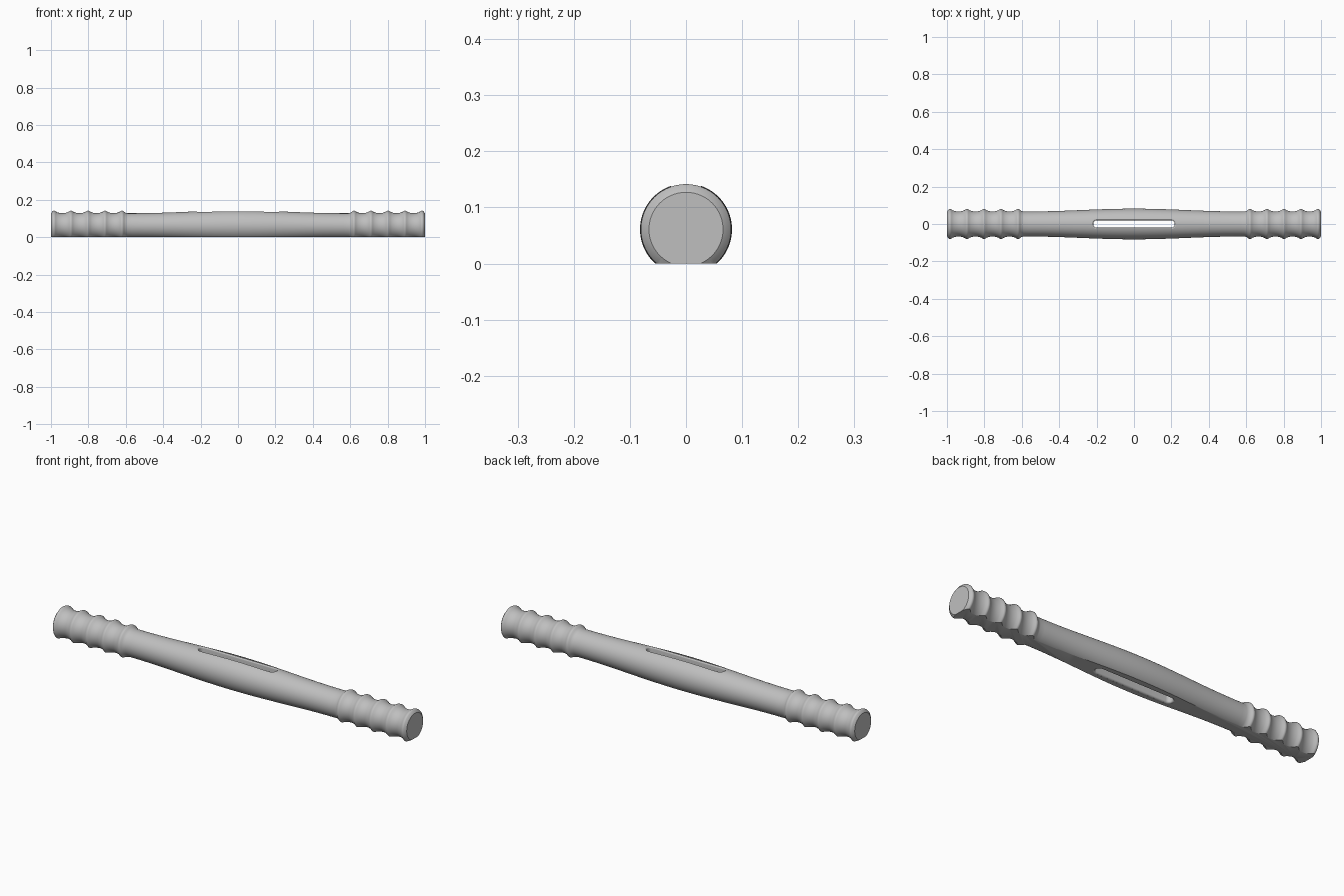
import bpy, bmesh, math

if "Cube" in bpy.data.objects:
    bpy.data.objects.remove(bpy.data.objects["Cube"])

AXIS_Z = 0.061      # height of the bar axis above the flat base
CORE = 0.067        # radius of the slim parts
PEAK = 0.081        # radius at ridges and at the middle swell
SEGMENTS = 96
RIDGES = [0.62 + 0.091 * i for i in range(5)]

grey = bpy.data.materials.new("satin grey")
grey.use_nodes = True
colour = (0.52, 0.52, 0.52, 1)
grey.diffuse_color = colour
grey.node_tree.nodes["Principled BSDF"].inputs["Base Color"].default_value = colour


def body_radius(x):
    """Slim bar that swells softly in the middle."""
    t = min(abs(x) / 0.56, 1)
    return CORE + (PEAK + 0.001 - CORE) * math.cos(t * math.pi / 2) ** 2


def half_profile():
    """(x, radius) points from the middle out to the end."""
    pts = [(0.59 * i / 24, body_radius(0.59 * i / 24)) for i in range(25)]
    pts += [(0.6, CORE + 0.002), (0.608, CORE + 0.007)]
    for n, c in enumerate(RIDGES):
        # rounded ridge crest
        for d in (-0.007, -0.003, 0.003, 0.007):
            pts.append((c + d, PEAK - 55 * d * d))
        # scooped valley up to the next ridge
        if n < len(RIDGES) - 1:
            for k in range(1, 12):
                u = k / 6 - 1
                pts.append((c + 0.0455 + u * 0.0365, CORE + 0.009 * u * u))
    pts.append((1.0, 0.066))
    return pts


def new_object(name, bm):
    bmesh.ops.recalc_face_normals(bm, faces=bm.faces[:])
    mesh = bpy.data.meshes.new(name)
    bm.to_mesh(mesh)
    bm.free()
    mesh.materials.append(grey)
    obj = bpy.data.objects.new(name, mesh)
    bpy.context.collection.objects.link(obj)
    return obj


def loft(rings):
    """Closed solid through equal rings of points."""
    bm = bmesh.new()
    loops = [[bm.verts.new(p) for p in ring] for ring in rings]
    for a, b in zip(loops, loops[1:]):
        for i in range(len(a)):
            j = (i + 1) % len(a)
            bm.faces.new((a[i], a[j], b[j], b[i]))
    bm.faces.new(loops[0])
    bm.faces.new(loops[-1])
    return bm


# Turned bar with a flat underside
half = half_profile()
profile = [(-x, r) for x, r in reversed(half[1:])] + half
angles = [2 * math.pi * i / SEGMENTS for i in range(SEGMENTS)]
bm = loft([[(x, r * math.cos(a), AXIS_Z + r * math.sin(a)) for a in angles]
           for x, r in profile])
cut = bmesh.ops.bisect_plane(bm, geom=bm.verts[:] + bm.edges[:] + bm.faces[:],
                             plane_co=(0, 0, 0), plane_no=(0, 0, -1),
                             clear_outer=True)
rim = [e for e in cut["geom_cut"] if isinstance(e, bmesh.types.BMEdge)]
bmesh.ops.contextual_create(bm, geom=rim)
bar = new_object("bar", bm)


def slot_outline(radius):
    """Long slot with round ends."""
    pts = []
    for side in (1, -1):
        for k in range(13):
            a = math.pi * (k / 12 - 0.5)
            pts.append((side * (0.198 + radius * math.cos(a)),
                        side * radius * math.sin(a)))
    return pts


def top_z(x, y):
    return AXIS_Z + math.sqrt(body_radius(x) ** 2 - y * y)


# Slot cutter whose mouths flare to follow the bar surface
ROUND = 0.009
steps = [math.radians(a) for a in (0, 20, 40, 60, 78)]
flare = [(0.02 + ROUND * (1 - math.cos(a)), ROUND * (1 - math.sin(a))) for a in steps]
rings = [[(x, y, -0.05) for x, y in slot_outline(flare[-1][0])]]
for radius, depth in reversed(flare):
    rings.append([(x, y, depth) for x, y in slot_outline(radius)])
for radius, depth in flare:
    rings.append([(x, y, top_z(x, y) - depth) for x, y in slot_outline(radius)])
rings.append([(x, y, 0.2) for x, y in slot_outline(flare[-1][0])])
cutter = new_object("slot_cutter", loft(rings))
cutter.hide_render = True

# Cut the slot and finish the surface
mod = bar.modifiers.new("slot", "BOOLEAN")
mod.operation = "DIFFERENCE"
mod.solver = "EXACT"
mod.object = cutter
bpy.ops.object.select_all(action="DESELECT")
bpy.context.view_layer.objects.active = bar
bar.select_set(True)
bpy.ops.object.modifier_apply(modifier=mod.name)
bpy.data.objects.remove(cutter)
bpy.ops.object.shade_smooth_by_angle(angle=math.radians(30))
